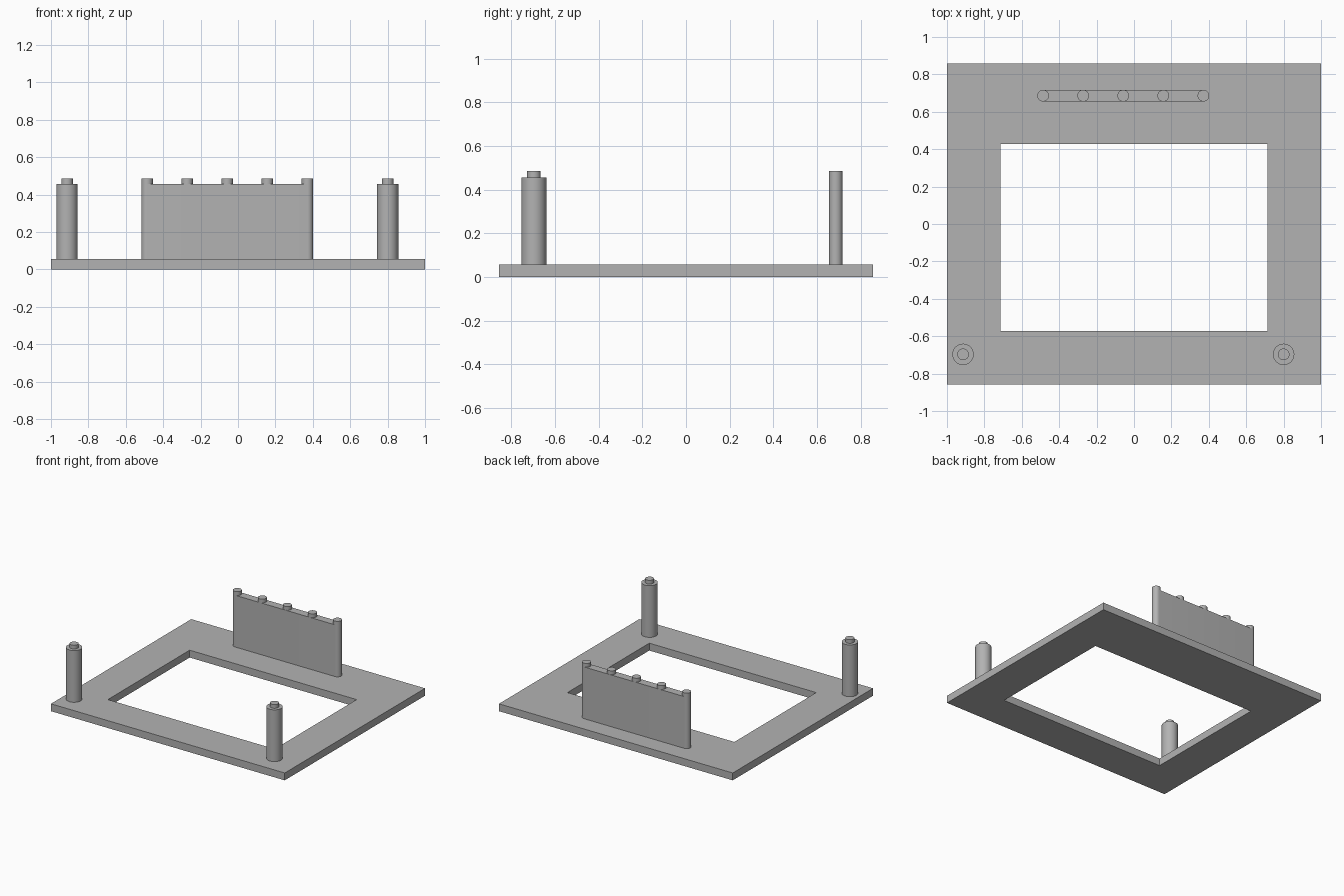
import bpy
import bmesh
import math

default = bpy.data.objects.get("Cube")
if default:
    bpy.data.objects.remove(default, do_unlink=True)

grey = bpy.data.materials.new("plain_grey")
grey.use_nodes = True
colour = (0.448, 0.448, 0.448, 1)
grey.diffuse_color = colour
grey.node_tree.nodes["Principled BSDF"].inputs["Base Color"].default_value = colour

BASE_TOP, BODY_TOP, PIN_TOP = 0.057, 0.457, 0.486
PIN_R, POST_R = 0.031, 0.057


def finish(name, bm, smooth=True):
    bmesh.ops.recalc_face_normals(bm, faces=bm.faces)
    mesh = bpy.data.meshes.new(name)
    bm.to_mesh(mesh)
    bm.free()
    mesh.materials.append(grey)
    obj = bpy.data.objects.new(name, mesh)
    bpy.context.collection.objects.link(obj)
    if smooth:
        bpy.ops.object.select_all(action='DESELECT')
        obj.select_set(True)
        bpy.context.view_layer.objects.active = obj
        bpy.ops.object.shade_smooth_by_angle(angle=math.radians(30))
    return obj


def arc(cx, cy, r, start, sweep, steps):
    return [(cx + r * math.cos(start + sweep * i / steps),
             cy + r * math.sin(start + sweep * i / steps)) for i in range(steps + 1)]


def prism(name, outline, z0, z1):
    bm = bmesh.new()
    face = bm.faces.new([bm.verts.new((x, y, z0)) for x, y in outline])
    top = bmesh.ops.extrude_face_region(bm, geom=[face], use_keep_orig=True)
    verts = [g for g in top["geom"] if isinstance(g, bmesh.types.BMVert)]
    bmesh.ops.translate(bm, verts=verts, vec=(0, 0, z1 - z0))
    return finish(name, bm)


def cylinder(name, x, y, r, z0, z1):
    return prism(name, arc(x, y, r, 0, math.tau, 48)[:-1], z0, z1)


# Flat base frame with an off-centre rectangular opening
def rectangle(bm, x, y0, y1, z):
    return [bm.verts.new(p + (z,)) for p in ((-x, y0), (x, y0), (x, y1), (-x, y1))]


bm = bmesh.new()
rings = [(rectangle(bm, 1, -0.857, 0.857, z), rectangle(bm, 0.714, -0.571, 0.429, z))
         for z in (0, BASE_TOP)]
(low_out, low_in), (high_out, high_in) = rings
for a, b in ((low_out, low_in), (high_out, high_in), (low_out, high_out), (low_in, high_in)):
    for i in range(4):
        j = (i + 1) % 4
        bm.faces.new((a[i], a[j], b[j], b[i]))
finish("base_frame", bm, smooth=False)

# Front posts with a locating pin on each
for side, x in (("right", -0.914), ("left", 0.8)):
    cylinder(side + "_post", x, -0.697, POST_R, BASE_TOP, BODY_TOP)
    cylinder(side + "_post_pin", x, -0.697, PIN_R, BODY_TOP, PIN_TOP)

# Rear wall with rounded ends and a row of pins
WALL_Y, WALL_X0, WALL_X1, PINS = 0.686, -0.486, 0.371, 5
outline = (arc(WALL_X1, WALL_Y, PIN_R, -math.pi / 2, math.pi, 24)
           + arc(WALL_X0, WALL_Y, PIN_R, math.pi / 2, math.pi, 24))
prism("rear_wall", outline, BASE_TOP, BODY_TOP)
for i in range(PINS):
    x = WALL_X0 + (WALL_X1 - WALL_X0) * i / (PINS - 1)
    cylinder(f"rear_wall_pin_{i + 1}", x, WALL_Y, PIN_R, BODY_TOP, PIN_TOP)
